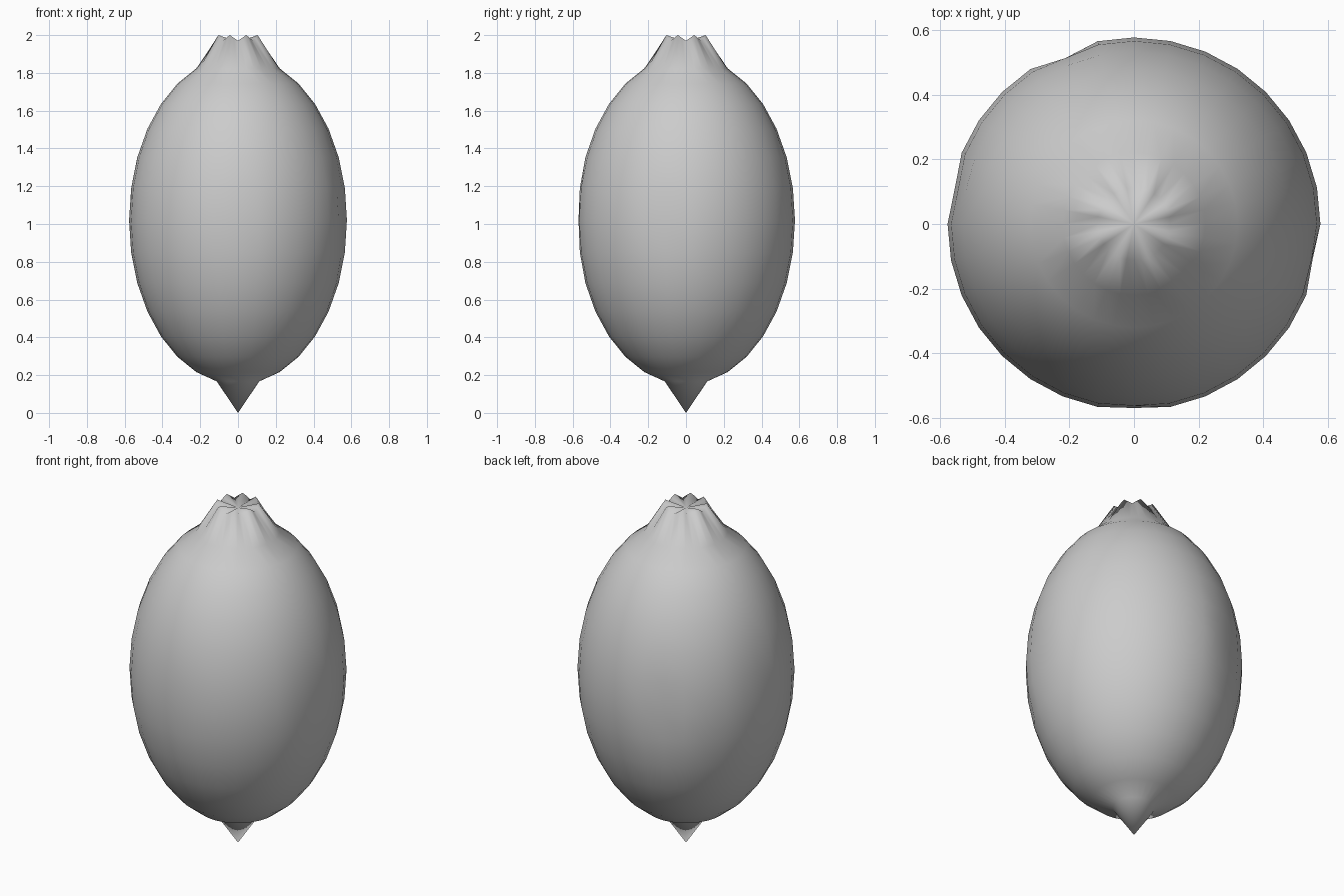
import bpy, bmesh, math
from mathutils import Vector

if "Cube" in bpy.data.objects:
    bpy.data.objects.remove(bpy.data.objects["Cube"])

# Lemon body: a stretched UV sphere with sculpted ends
R, H, CZ = 0.577, 0.87, 1.02
bm = bmesh.new()
bmesh.ops.create_uvsphere(bm, u_segments=32, v_segments=16, radius=1)

# Shallow irregular dents in the skin: (angle, height, depth)
DENTS = [(112.5, 1.02, 0.022), (168.75, 1.1, 0.014),
         (270, 1.02, 0.008), (348.75, 1.0, 0.014)]
ring1 = math.cos(math.pi / 16) - 0.005

for v in bm.verts:
    u = v.co.copy()
    a = math.atan2(u.y, u.x)
    v.co = Vector((u.x * R, u.y * R, CZ + u.z * H))
    if u.z > 0.999:            # dimple in the middle of the stem end
        v.co.z = 1.965
    elif u.z > ring1:          # raised, wrinkled stem collar
        v.co.z = 1.985 - 0.015 * math.cos(8 * a)
    elif u.z < -0.999:         # pointed tip
        v.co.z = 0.0
    elif abs(u.z) < 0.9:
        for ang, z, depth in DENTS:
            d = abs((math.degrees(a) - ang + 180) % 360 - 180)
            k = depth * math.exp(-(d / 6) ** 2 - ((v.co.z - z) / 0.2) ** 2)
            v.co.x -= k * math.cos(a)
            v.co.y -= k * math.sin(a)

for f in bm.faces:
    f.smooth = True
mesh = bpy.data.meshes.new("lemon")
bm.to_mesh(mesh)
bm.free()
lemon = bpy.data.objects.new("lemon", mesh)
bpy.context.collection.objects.link(lemon)
